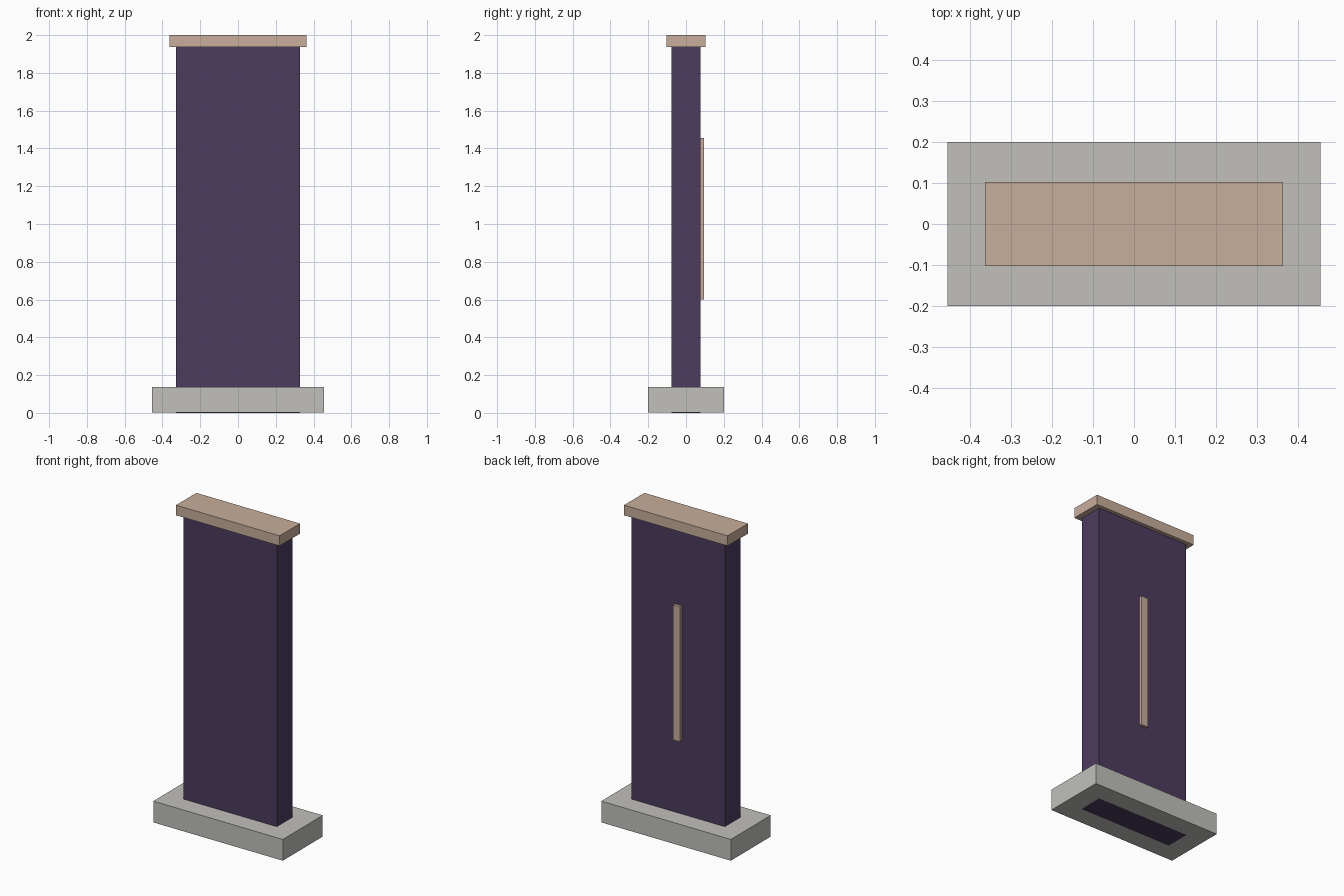
import bpy

default = bpy.data.objects.get("Cube")
if default:
    bpy.data.objects.remove(default, do_unlink=True)


def material(name, rgb):
    mat = bpy.data.materials.new(name)
    mat.use_nodes = True
    colour = (*rgb, 1)
    mat.diffuse_color = colour
    mat.node_tree.nodes["Principled BSDF"].inputs["Base Color"].default_value = colour
    return mat


def box(name, mat, x, y, z):
    """Box filling the given (low, high) range on each axis."""
    bpy.ops.mesh.primitive_cube_add(size=1)
    obj = bpy.context.object
    obj.name = name
    obj.location = [(low + high) / 2 for low, high in (x, y, z)]
    obj.scale = [high - low for low, high in (x, y, z)]
    bpy.ops.object.transform_apply(location=True, rotation=False, scale=True)
    obj.data.materials.append(mat)
    return obj


def span(width):
    return (-width / 2, width / 2)


purple = material("dark purple", (0.072, 0.045, 0.112))
tan = material("pale tan", (0.578, 0.423, 0.328))
grey = material("stone grey", (0.533, 0.527, 0.503))

# Plinth, lifted a hair so the slab's foot shows on the underside
box("plinth", grey, span(0.909), span(0.4), (0.001, 0.136))

# Upright slab running right down through the plinth
box("slab", purple, span(0.654), span(0.156), (0, 1.94))

# Overhanging cap
box("cap", tan, span(0.727), span(0.204), (1.936, 2))

# Raised vertical strip on the back of the slab
box("back_strip", tan, span(0.05), (0.07, 0.096), (0.6, 1.456))
